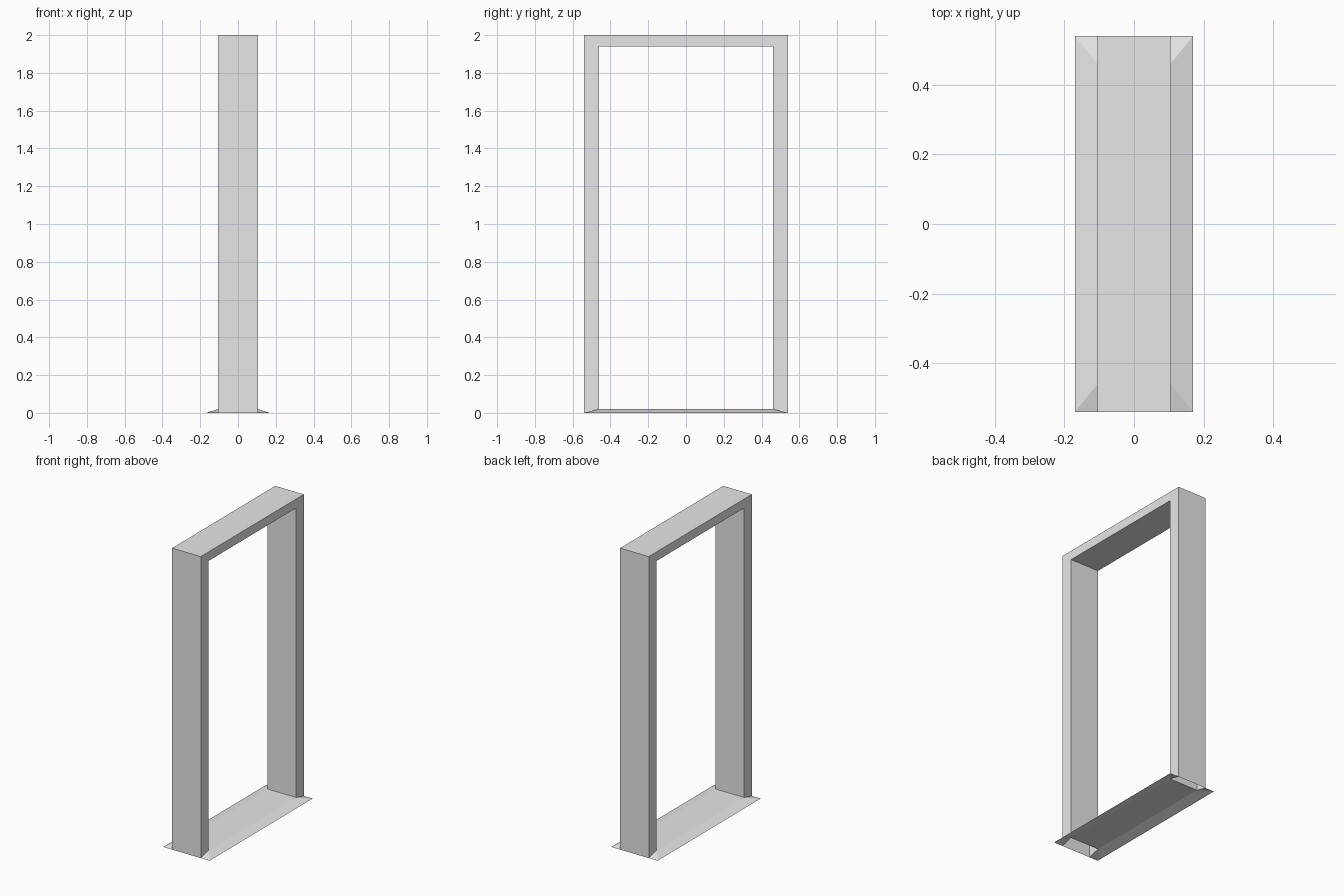
import bpy, bmesh

if "Cube" in bpy.data.objects:
    bpy.data.objects.remove(bpy.data.objects["Cube"])

# Main sizes
HX = 0.105               # half depth of the frame
FOOT_X = 0.17            # half depth of the sill foot
OUT_Y, IN_Y = 0.54, 0.46
TOP, HEAD, SILL = 2.0, 1.94, 0.02

grey = bpy.data.materials.new("light_grey")
grey.diffuse_color = (0.8, 0.8, 0.8, 1)
grey.use_nodes = True
grey.node_tree.nodes["Principled BSDF"].inputs["Base Color"].default_value = grey.diffuse_color


def make_part(name, build):
    bm = bmesh.new()
    build(bm)
    bmesh.ops.remove_doubles(bm, verts=bm.verts, dist=1e-5)
    mesh = bpy.data.meshes.new(name)
    bm.to_mesh(mesh)
    bm.free()
    mesh.materials.append(grey)
    obj = bpy.data.objects.new(name, mesh)
    bpy.context.collection.objects.link(obj)


def face(bm, points, outward):
    f = bm.faces.new([bm.verts.new(p) for p in points])
    f.normal_update()
    if f.normal.dot(outward) < 0:
        f.normal_flip()


# Hollow door frame: jambs and head, open at the feet
def door_frame(bm):
    outer = [(-OUT_Y, 0), (-OUT_Y, TOP), (OUT_Y, TOP), (OUT_Y, 0)]
    inner = [(-IN_Y, SILL), (-IN_Y, HEAD), (IN_Y, HEAD), (IN_Y, SILL)]
    out_dirs = [(0, -1, 0), (0, 0, 1), (0, 1, 0)]
    for i, d in enumerate(out_dirs):
        for path, sign in ((outer, 1), (inner, -1)):
            (y0, z0), (y1, z1) = path[i], path[i + 1]
            face(bm, [(-HX, y0, z0), (HX, y0, z0), (HX, y1, z1), (-HX, y1, z1)],
                 [sign * c for c in d])
    for s in (-1, 1):
        for i in range(3):
            ring = [outer[i], outer[i + 1], inner[i + 1], inner[i]]
            face(bm, [(s * HX, y, z) for y, z in ring], (s, 0, 0))


# Sill: flat plate with sloped sides and small sloped corners
def sill(bm):
    face(bm, [(-HX, -IN_Y, SILL), (HX, -IN_Y, SILL),
              (HX, IN_Y, SILL), (-HX, IN_Y, SILL)], (0, 0, 1))
    for s in (-1, 1):
        face(bm, [(s * HX, -IN_Y, SILL), (s * FOOT_X, -OUT_Y, 0),
                  (s * FOOT_X, OUT_Y, 0), (s * HX, IN_Y, SILL)], (0, 0, 1))
        for e in (-1, 1):
            face(bm, [(s * HX, e * IN_Y, SILL), (s * FOOT_X, e * OUT_Y, 0),
                      (s * HX, e * OUT_Y, 0)], (0, 0, 1))


make_part("door_frame", door_frame)
make_part("sill", sill)
